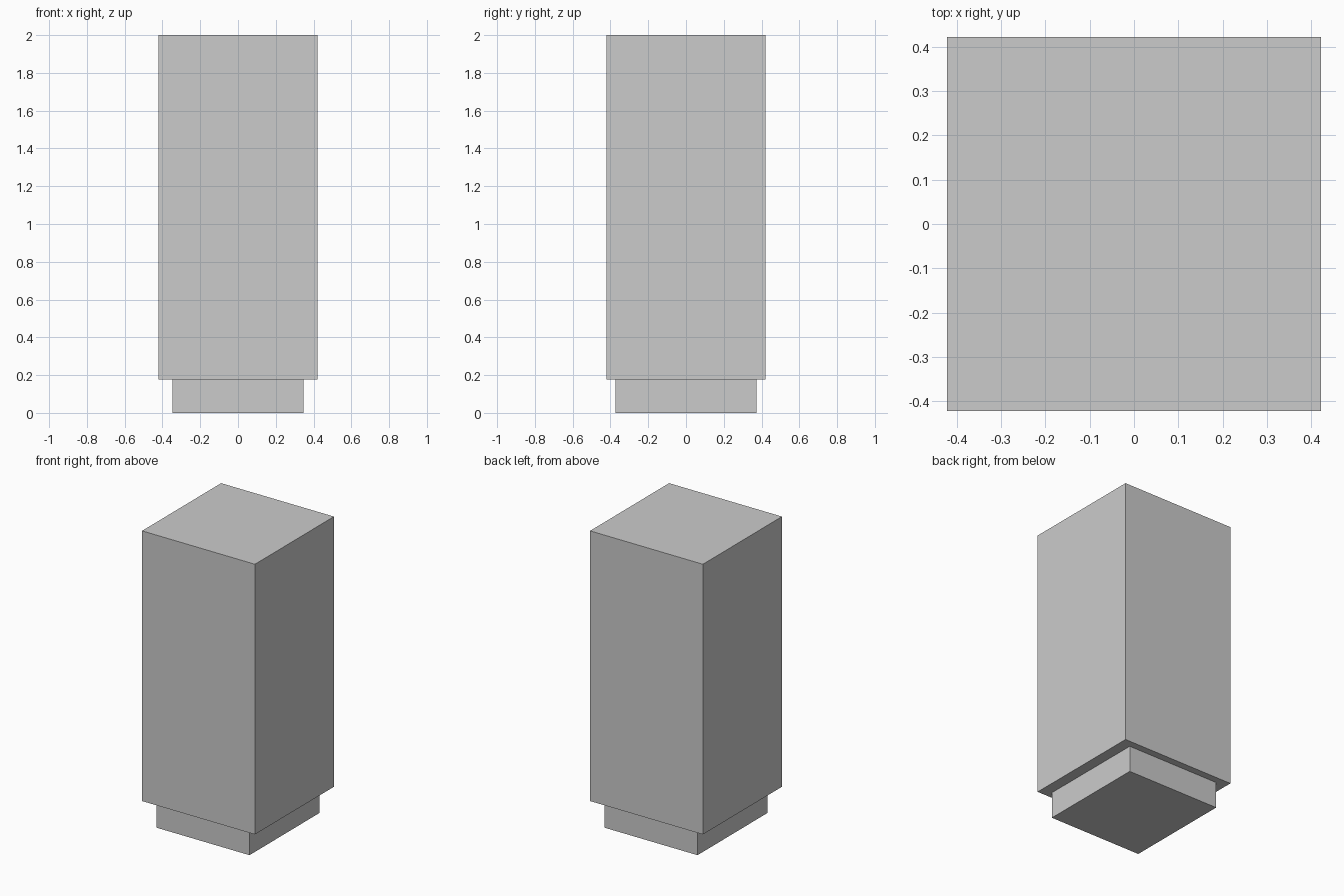
import bpy

if "Cube" in bpy.data.objects:
    bpy.data.objects.remove(bpy.data.objects["Cube"])


def box(name, width, depth, z0, z1):
    bpy.ops.mesh.primitive_cube_add(size=1, location=(0, 0, (z0 + z1) / 2))
    obj = bpy.context.object
    obj.name = name
    obj.scale = (width, depth, z1 - z0)
    bpy.ops.object.transform_apply(location=False, rotation=False, scale=True)
    return obj


SPLIT = 0.178

# Recessed plinth, slightly deeper than wide
box("plinth", 0.694, 0.746, 0, SPLIT)

# Tall square cabinet body overhanging the plinth
box("body", 0.842, 0.842, SPLIT, 2.0)
